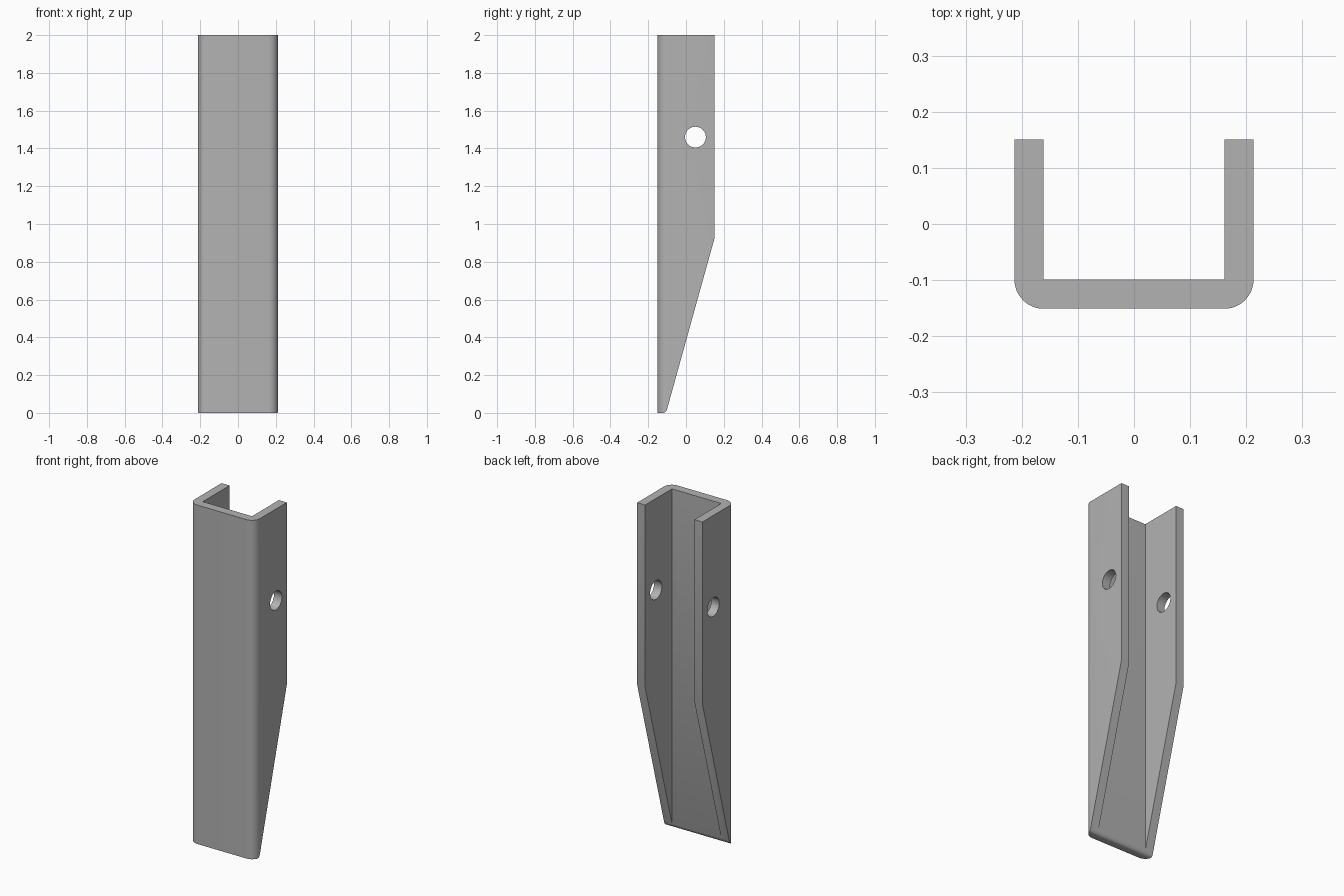
import bpy, bmesh
from math import sin, cos, pi, radians
from mathutils import Vector

default = bpy.data.objects.get("Cube")
if default:
    bpy.data.objects.remove(default, do_unlink=True)

HALF_W, HALF_D, HEIGHT = 0.213, 0.151, 2.0
WALL = 0.052

steel = bpy.data.materials.new("grey_steel")
steel.use_nodes = True
GREY = (0.45, 0.45, 0.45, 1)
steel.diffuse_color = GREY
steel.node_tree.nodes["Principled BSDF"].inputs["Base Color"].default_value = GREY


def prism(name, points, direction):
    """Extrude a closed outline along a direction."""
    bm = bmesh.new()
    face = bm.faces.new([bm.verts.new(p) for p in points])
    new = bmesh.ops.extrude_face_region(bm, geom=[face])["geom"]
    moved = [v for v in new if isinstance(v, bmesh.types.BMVert)]
    bmesh.ops.translate(bm, verts=moved, vec=Vector(direction))
    bmesh.ops.recalc_face_normals(bm, faces=bm.faces)
    mesh = bpy.data.meshes.new(name)
    bm.to_mesh(mesh)
    bm.free()
    mesh.materials.append(steel)
    obj = bpy.data.objects.new(name, mesh)
    bpy.context.collection.objects.link(obj)
    return obj


# U-shaped channel: rounded outer bends, square inner corners
right_half = [(HALF_W - WALL + WALL * sin(a), -HALF_D + WALL - WALL * cos(a))
              for a in (i * pi / 24 for i in range(13))]
right_half += [(HALF_W, HALF_D), (HALF_W - WALL, HALF_D),
               (HALF_W - WALL, -HALF_D + WALL)]
outline = right_half + [(-x, y) for x, y in reversed(right_half)]
channel = prism("channel", [(x, y, 0) for x, y in outline], (0, 0, HEIGHT))

# Sloped cut on the flanges, easing into the bottom edge
slope = [(0.151, 0.925), (-0.099, 0.024), (-0.103, 0.012), (-0.109, 0.004),
         (-0.118, 0), (-0.118, -0.1), (0.3, -0.1), (0.3, 1.462)]
taper_cutter = prism("taper_cutter", [(-0.5, y, z) for y, z in slope], (1, 0, 0))

# Pin hole through both flanges
ring = [(-0.5, 0.05 + 0.055 * cos(i * pi / 24), 1.46 + 0.055 * sin(i * pi / 24))
        for i in range(48)]
hole_cutter = prism("hole_cutter", ring, (1, 0, 0))

bpy.context.view_layer.objects.active = channel
for cutter in (taper_cutter, hole_cutter):
    cutter.hide_render = True
    mod = channel.modifiers.new(cutter.name, "BOOLEAN")
    mod.operation, mod.solver, mod.object = "DIFFERENCE", "EXACT", cutter
    bpy.ops.object.modifier_apply(modifier=mod.name)
    bpy.data.objects.remove(cutter, do_unlink=True)

# Smooth bends and bore, crisp edges
bpy.ops.object.select_all(action="DESELECT")
channel.select_set(True)
bpy.ops.object.shade_smooth_by_angle(angle=radians(30))
